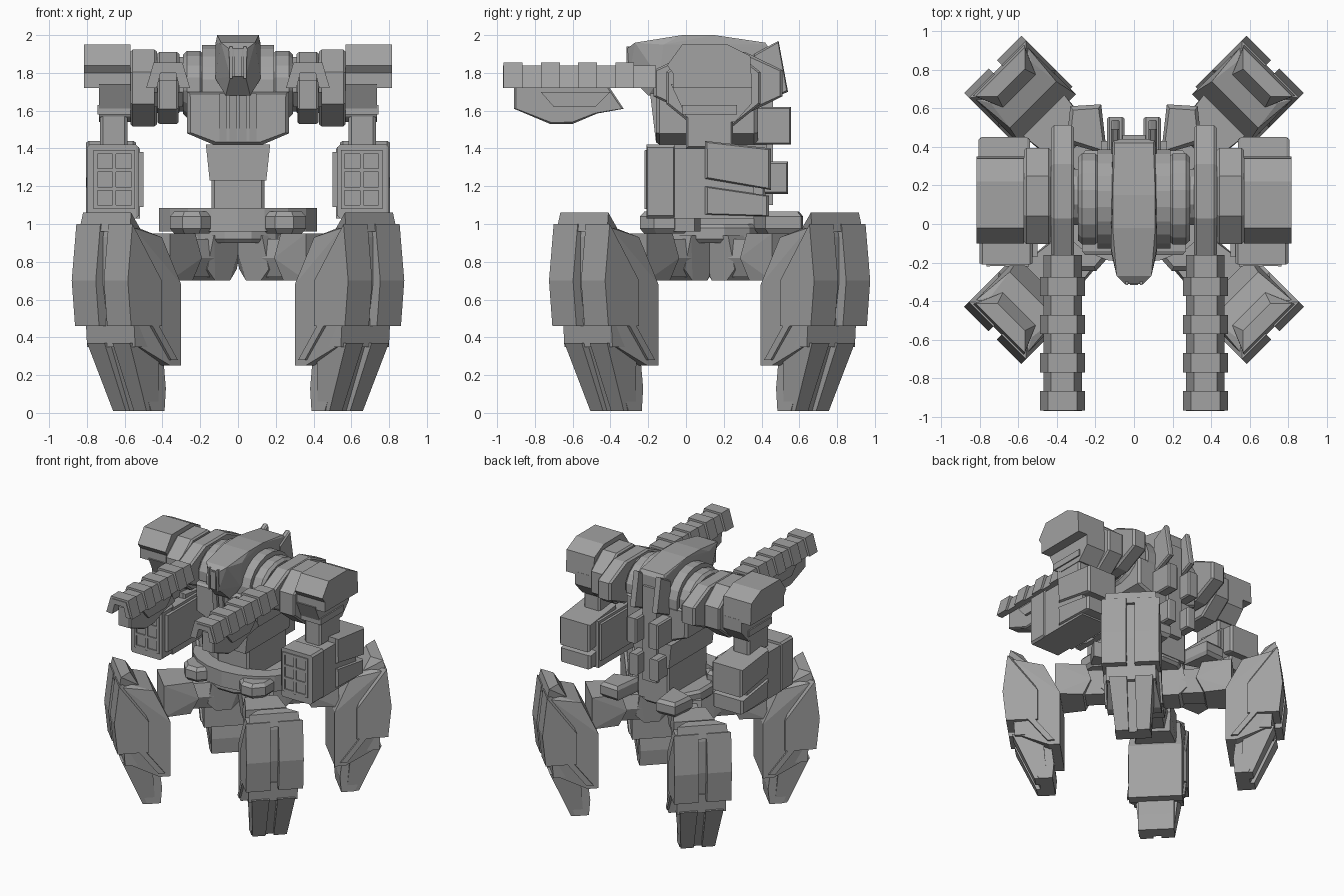
import bpy, bmesh, math

if "Cube" in bpy.data.objects:
    bpy.data.objects.remove(bpy.data.objects["Cube"])

GREY = (0.36, 0.36, 0.36, 1)
metal = bpy.data.materials.new("grey_metal")
metal.use_nodes = True
metal.diffuse_color = GREY
shader = metal.node_tree.nodes["Principled BSDF"]
shader.inputs["Base Color"].default_value = GREY
shader.inputs["Roughness"].default_value = 0.7

MID_Y = 0.125  # the legs and pelvis are centred slightly behind the origin


def finish(name, bm, mirror_axis=None):
    """Turn a bmesh into an object, optionally mirrored on one local axis."""
    bmesh.ops.recalc_face_normals(bm, faces=bm.faces)
    mesh = bpy.data.meshes.new(name)
    bm.to_mesh(mesh)
    bm.free()
    mesh.materials.append(metal)
    ob = bpy.data.objects.new(name, mesh)
    bpy.context.collection.objects.link(ob)
    if mirror_axis is not None:
        mod = ob.modifiers.new("mirror", "MIRROR")
        mod.use_axis = [axis == mirror_axis for axis in range(3)]
        mod.use_mirror_merge = False
    return ob


def prism(name, profile, start, end, axis="x", chamfer=0.0):
    """Extrude a profile along an axis; parts wholly at +x are mirrored."""
    bm = bmesh.new()
    mid_u = sum(u for u, v in profile) / len(profile)
    mid_v = sum(v for u, v in profile) / len(profile)
    steps = [(start, 0), (end, 0)]
    if chamfer:
        steps = [(start, chamfer), (start + chamfer, 0), (end - chamfer, 0), (end, chamfer)]
    rings = []
    for pos, shrink in steps:
        ring = []
        for u, v in profile:
            keep = 1 - shrink / math.hypot(u - mid_u, v - mid_v)
            u, v = mid_u + (u - mid_u) * keep, mid_v + (v - mid_v) * keep
            place = {"x": (pos, u, v), "y": (u, pos, v), "z": (u, v, pos)}
            ring.append(bm.verts.new(place[axis]))
        rings.append(ring)
    count = len(profile)
    for low, high in zip(rings, rings[1:]):
        for i in range(count):
            j = (i + 1) % count
            bm.faces.new((low[i], low[j], high[j], high[i]))
    bm.faces.new(rings[0])
    bm.faces.new(rings[-1])
    is_side_part = min(v.co.x for v in bm.verts) > 0
    return finish(name, bm, 0 if is_side_part else None)


def box(name, x, y, z, chamfer=0.0):
    rect = [(y[0], z[0]), (y[1], z[0]), (y[1], z[1]), (y[0], z[1])]
    return prism(name, rect, *x, chamfer=chamfer)


def oval(u, v, radius_u, radius_v, count):
    turns = [math.tau * (i + 0.5) / count for i in range(count)]
    return [(u + radius_u * math.cos(t), v + radius_v * math.sin(t)) for t in turns]


def tiers(name, *rows, gap=None):
    """Convex block from rows of height, inner reach and half width, outer reach
    and half width. With a gap it becomes two halves that far from the middle."""
    bm = bmesh.new()
    for z, near, near_half, far, far_half in rows:
        for reach, half in ((near, near_half), (far, far_half)):
            for side in (half, -half if gap is None else gap):
                bm.verts.new((reach, side, z))
    bmesh.ops.convex_hull(bm, input=bm.verts)
    loose = [v for v in bm.verts if not v.link_faces]
    bmesh.ops.delete(bm, geom=loose, context="VERTS")
    bmesh.ops.dissolve_limit(bm, angle_limit=0.02, verts=bm.verts, edges=bm.edges)
    return finish(name, bm, None if gap is None else 1)


def leg_part(name, *rows, gap=None):
    """Place one block on all four diagonal legs."""
    first = tiers(name, *rows, gap=gap)
    for k in range(4):
        ob = first if k == 0 else first.copy()
        if k:
            bpy.context.collection.objects.link(ob)
        ob.name = f"{name}_{k + 1}"
        ob.location.y = MID_Y + (-.03 if k < 2 else .03)
        ob.rotation_euler.z = math.radians(45 + 90 * k)


# Legs
leg_part("leg_armour", (1, .9, .1, 1, .21), (.7, .78, .21, 1.035, .21), (.46, .78, .21, 1.01, .21), gap=.03)
leg_part("leg_core", (.98, .9, .15, .97, .19), (.93, .74, .17, .98, .19), (.68, .62, .195, .98, .19),
         (.36, .62, .195, .93, .17), (.25, .62, .195, .7, .195))
leg_part("leg_cap", (1.06, .9, .1, .98, .18), (.96, .84, .12, 1, .19))
leg_part("knee_block", (.5, .7, .18, .96, .18), (.35, .7, .18, .95, .18))
leg_part("foot", (.38, .7, .13, .93, .13), (.13, .67, .13, .83, .13), (.01, .68, .13, .78, .13))
leg_part("foot_ridge", (.37, .75, .16, .97, .16), (.01, .72, .125, .81, .125), gap=.03)
leg_part("shin_strut", (.46, .8, .21, .85, .21), (.28, .66, .21, .71, .21), gap=.19)
leg_part("hip_arm", (.92, .2, .08, .66, .08), (.82, .2, .11, .66, .11), (.72, .2, .08, .66, .08))
leg_part("hip_joint", (.94, .08, .12, .3, .12), (.76, .07, .06, .33, .1), (.7, .16, .1, .27, .1))
leg_part("hip_cuff", (.95, .44, .12, .66, .15), (.82, .4, .13, .66, .15), (.7, .46, .12, .66, .15))

# Pelvis: hub, curved front skirt and four bumpers
prism("pelvis_hub", oval(0, MID_Y, .28, .3, 12), .9, 1.0, "z", .02)
arc = [math.radians(-14 - 19 * i) for i in range(9)]
outer = [(.43 * math.cos(t), MID_Y + .33 * math.sin(t)) for t in arc]
inner = [(.33 * math.cos(t), MID_Y + .2 * math.sin(t)) for t in reversed(arc)]
prism("front_skirt", outer + inner, .96, 1.085, "z")
prism("front_bumper", oval(.245, -.115, .125, .14, 8), .95, 1.065, "z", .025)
prism("back_bumper", [(.17, .62), (.33, .61), (.35, .42), (.14, .36)], .95, 1.065, "z", .025)

# Waist and chest
box("waist_lower", (-.14, .14), (-.07, .42), (.94, 1.26), .015)
prism("waist_upper", [(-.17, 1.42), (.17, 1.42), (.15, 1.23), (-.15, 1.23)], -.12, .43, "y")
chest_half = [(.13, 1.42), (.27, 1.48), (.27, 1.7)]
prism("chest", chest_half + [(-x, z) for x, z in reversed(chest_half)], -.16, .38, "y", .02)
for x in (.006, .06):
    prism("chest_slat", [(-.19, 1.69), (-.16, 1.44), (-.1, 1.44), (-.1, 1.69)], x, x + .038)
prism("torso_barrel", oval(.13, 1.73, .26, .22, 20), -.19, .19)
prism("torso_collar", oval(.13, 1.74, .24, .18, 16), .18, .29, chamfer=.02)
prism("axle", oval(.14, 1.74, .15, .15, 12), -.6, .6)

# Back modules and fins
box("upper_back_module", (.05, .14), (.36, .555), (1.42, 1.62), .012)
box("lower_back_module", (.05, .13), (.4, .54), (1.16, 1.33), .012)
box("spine", (-.06, .06), (.34, .46), (1.1, 1.85))
prism("back_fin", [(.36, 1.9), (.49, 1.97), (.54, 1.7), (.36, 1.62)], .075, .12, chamfer=.01)

# Head with a narrow visor, built facing outward and turned to the front
head = tiers("head", (2, -.15, .11, .02, .11), (1.96, -.42, .1, .27, .09), (1.93, -.44, .11, .31, .05),
             (1.95, -.4, .11, .12, .12), (1.77, -.44, .11, .14, .12), (1.78, 0, .12, .3, .04),
             (1.68, -.3, .06, .2, .065))
head.rotation_euler.z = -math.pi / 2
box("visor", (-.022, .022), (-.315, -.25), (1.78, 1.92))
box("visor_frame", (.03, .045), (-.315, -.24), (1.77, 1.94))


def gun_channel(name, start, end, grow=0.0):
    """Open-bottomed sloped cover over the gun rail."""
    top = 1.84 + grow
    outside = [(.27 - grow, 1.72), (.31 - grow, top), (.43 + grow, top), (.47 + grow, 1.72)]
    inside = [(.43, 1.72), (.41, 1.8), (.33, 1.8), (.31, 1.72)]
    prism(name, outside + inside, start, end, "y")


# Shoulder guns
prism("gun_mount", oval(.17, 1.745, .37, .18, 8), .31, .43, chamfer=.015)
gun_channel("gun_cover", -.97, -.16)
for i in range(4):
    band = -.965 + i * .197
    gun_channel("gun_cover_band", band, band + .1, .016)
prism("gun_body", [(-.91, 1.76), (-.91, 1.61), (-.72, 1.53), (-.6, 1.53), (-.47, 1.585), (-.33, 1.61), (-.43, 1.76)],
      .315, .425, chamfer=.01)
prism("gun_side_plate", [(-.77, 1.7), (-.7, 1.62), (-.48, 1.62), (-.4, 1.7)], .295, .445)

# Shoulders
prism("shoulder_disc", oval(.145, 1.72, .27, .22, 8), .43, .57, chamfer=.012)
prism("shoulder_pod", [(-.07, 1.72), (-.07, 1.8), (-.1, 1.84), (-.02, 1.95), (.22, 1.95), (.34, 1.89), (.35, 1.72)],
      .57, .815)
prism("shoulder_base", [(-.08, 1.74), (.0, 1.57), (.05, 1.54), (.26, 1.54), (.35, 1.64), (.35, 1.74)], .57, .735)

# Arms carrying the launcher pods
box("arm_link", (.585, .73), (0, .25), (1.4, 1.62), .015)
box("arm_collar", (.57, .745), (-.02, .27), (1.58, 1.63))
box("launcher_front", (.525, .8), (-.21, -.06), (1.03, 1.42), .015)
box("launcher_core", (.52, .79), (-.08, .36), (1.03, 1.4))
prism("launcher_upper_rear", [(.1, 1.44), (.1, 1.24), (.45, 1.18), (.45, 1.4)], .54, .805, chamfer=.015)
prism("launcher_lower_rear", [(.1, 1.2), (.1, 1.05), (.44, 1.04), (.44, 1.15)], .54, .805, chamfer=.015)
box("launcher_inner_rail", (.5, .53), (-.17, .35), (1.09, 1.38))

# Launcher face: a raised grid around six cells
for i in range(3):
    left = .545 + i * .1
    box("launcher_grid_post", (left, left + .02), (-.22, -.2), (1.08, 1.39))
for i in range(4):
    low = 1.08 + i * .097
    box("launcher_grid_bar", (.545, .765), (-.218, -.2), (low, low + .02))
